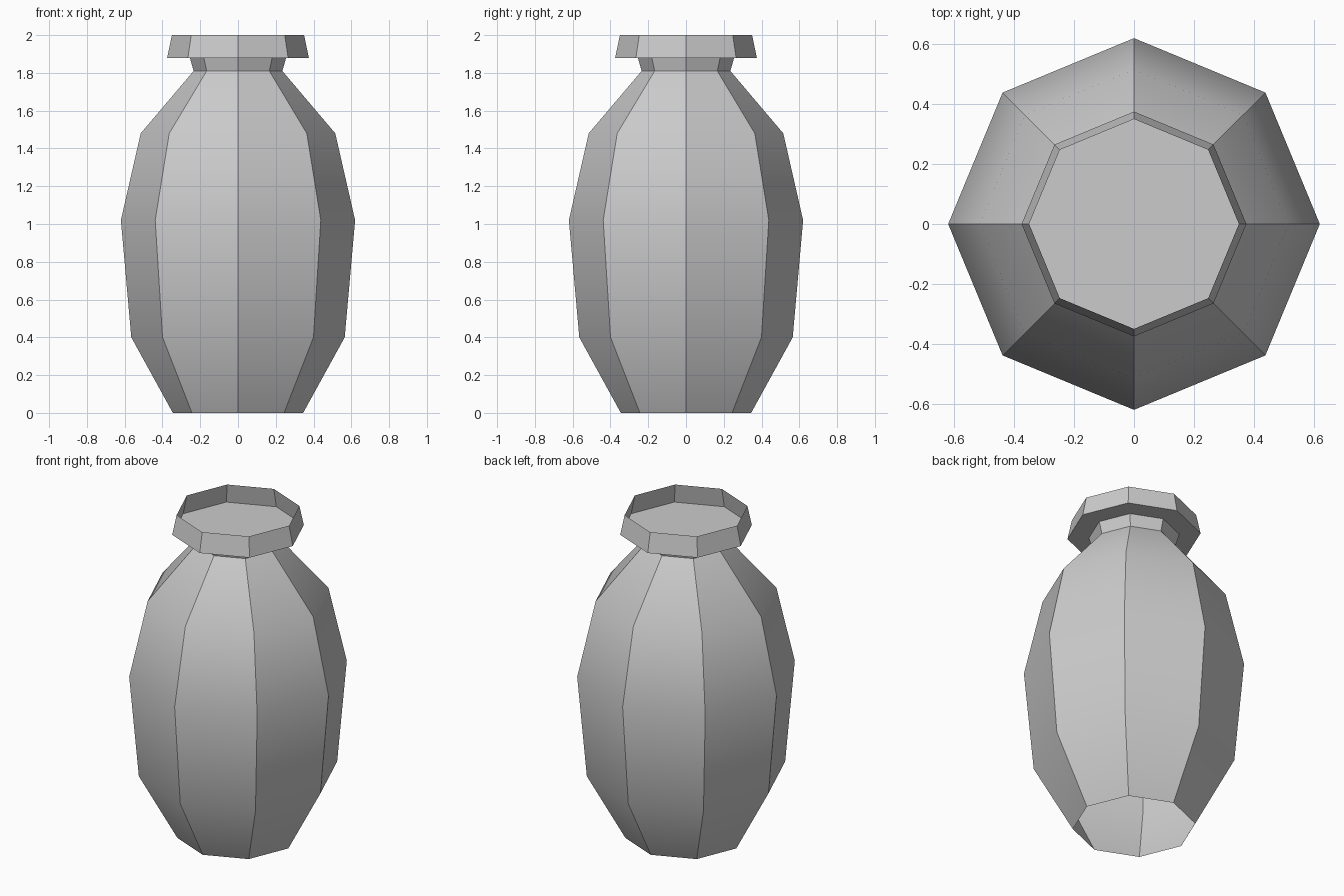
import bpy, bmesh
from math import cos, sin, pi, radians

if "Cube" in bpy.data.objects:
    bpy.data.objects.remove(bpy.data.objects["Cube"])

SIDES = 8
# outer profile (radius, height): body, shoulder, neck, flared rim
PROFILE = [(0.345, 0.0), (0.565, 0.40), (0.62, 1.02), (0.515, 1.48),
           (0.235, 1.81), (0.255, 1.88), (0.375, 1.88), (0.35, 2.0)]
NECK_TOP = 5

bm = bmesh.new()
rings = [[bm.verts.new((r * cos(2 * pi * i / SIDES), r * sin(2 * pi * i / SIDES), z))
          for i in range(SIDES)] for r, z in PROFILE]

# walls: thin shell, open underneath
for low, high in zip(rings, rings[1:]):
    for i in range(SIDES):
        j = (i + 1) % SIDES
        bm.faces.new((low[i], low[j], high[j], high[i]))

# flat floor inside the rim
bm.faces.new(rings[NECK_TOP])

mesh = bpy.data.meshes.new("vase")
bm.to_mesh(mesh)
bm.free()
vase = bpy.data.objects.new("vase", mesh)
bpy.context.collection.objects.link(vase)

# soft vertical shading, crisp facet edges
bpy.context.view_layer.objects.active = vase
vase.select_set(True)
bpy.ops.object.shade_smooth_by_angle(angle=radians(30))
